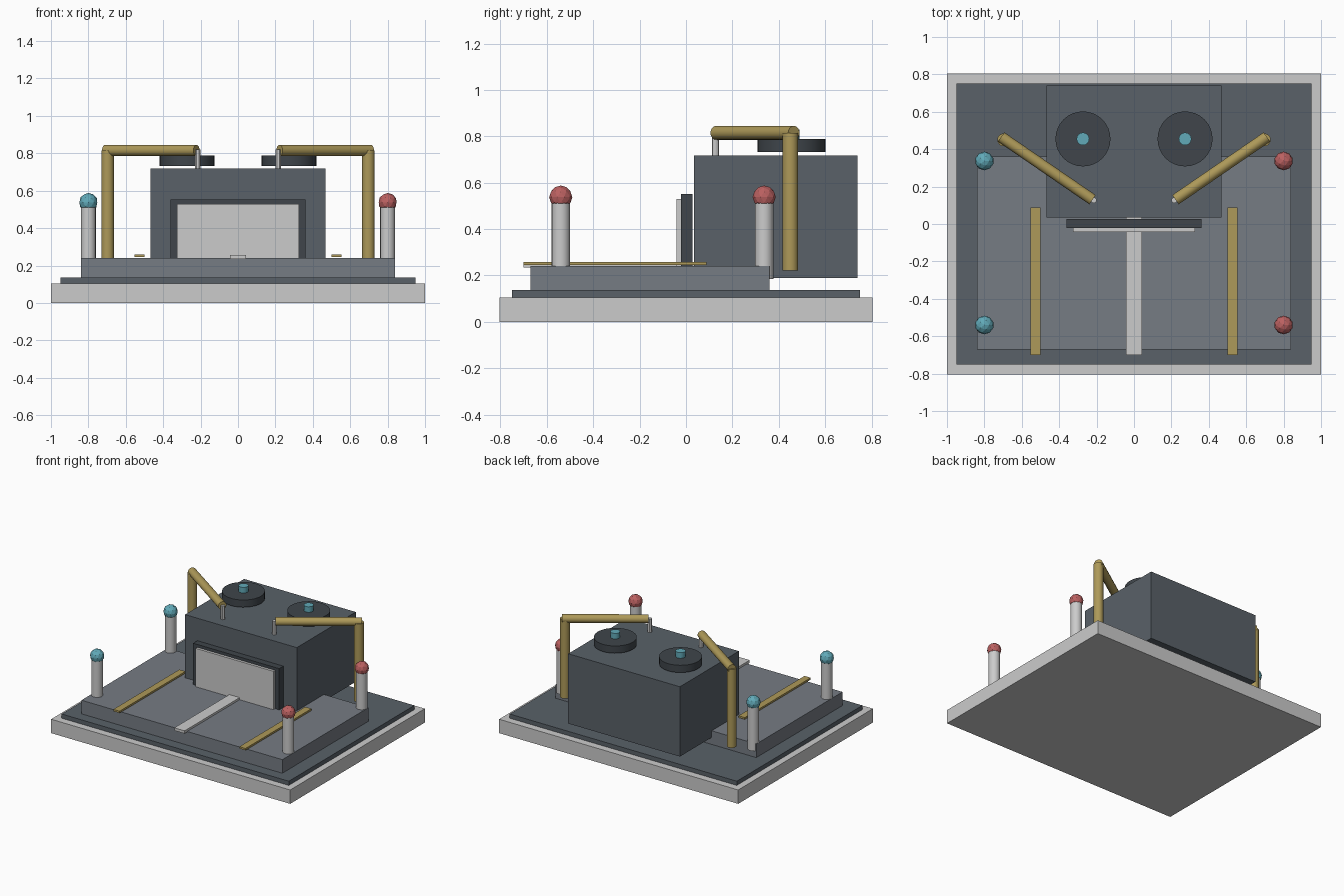
import bpy
from mathutils import Vector

if "Cube" in bpy.data.objects:
    bpy.data.objects.remove(bpy.data.objects["Cube"])


def mat(name, r, g, b):
    m = bpy.data.materials.new(name)
    m.diffuse_color = (r, g, b, 1)
    m.use_nodes = True
    m.node_tree.nodes["Principled BSDF"].inputs["Base Color"].default_value = m.diffuse_color
    return m


slate = mat("slate", 0.10, 0.12, 0.14)
platform_grey = mat("platform_grey", 0.18, 0.20, 0.23)
charcoal = mat("charcoal", 0.05, 0.06, 0.07)
brass = mat("brass", 0.42, 0.32, 0.10)
teal = mat("teal", 0.12, 0.40, 0.48)
red = mat("red", 0.50, 0.12, 0.12)


def finish(name, material):
    ob = bpy.context.object
    ob.name = name
    if material:
        ob.data.materials.append(material)
    return ob


def box(name, x, y, z, material=None):
    bpy.ops.mesh.primitive_cube_add(
        size=1, location=[(a + b) / 2 for a, b in (x, y, z)])
    ob = finish(name, material)
    ob.scale = [b - a for a, b in (x, y, z)]
    bpy.ops.object.transform_apply(location=False, rotation=False, scale=True)
    return ob


def rod(name, start, end, radius, sides=16, material=None):
    a, b = Vector(start), Vector(end)
    bpy.ops.mesh.primitive_cylinder_add(
        vertices=sides, radius=radius, depth=(b - a).length,
        location=(a + b) / 2,
        rotation=(b - a).to_track_quat('Z', 'Y').to_euler())
    ob = finish(name, material)
    bpy.ops.object.shade_smooth_by_angle()
    return ob


# stepped base
box("base", (-1, 1), (-0.805, 0.805), (0, 0.105))
box("base_step", (-0.95, 0.95), (-0.75, 0.75), (0.10, 0.137), slate)
box("platform", (-0.84, 0.84), (-0.67, 0.36), (0.13, 0.24), platform_grey)

# main housing with framed front panel
box("housing", (-0.467, 0.467), (0.035, 0.74), (0.19, 0.718), slate)
box("panel_frame", (-0.36, 0.36), (-0.022, 0.028), (0.22, 0.552), charcoal)
box("front_panel", (-0.325, 0.325), (-0.042, -0.02), (0.22, 0.53))

# centre strip
box("centre_strip", (-0.043, 0.043), (-0.70, 0.045), (0.235, 0.256))

for side, s, lamp in (("left", -1, teal), ("right", 1, red)):
    # floor rail
    box(side + "_rail", (s * 0.527 - 0.026, s * 0.527 + 0.026),
        (-0.70, 0.088), (0.245, 0.259), brass)
    # reel on the housing top
    rod(side + "_reel", (s * 0.273, 0.455, 0.733), (s * 0.273, 0.455, 0.788),
        0.147, 32, charcoal)
    rod(side + "_reel_pin", (s * 0.273, 0.455, 0.77), (s * 0.273, 0.455, 0.83),
        0.034, 16, teal)
    # pipe arm and nozzle
    rod(side + "_arm_post", (s * 0.697, 0.45, 0.222), (s * 0.697, 0.45, 0.815),
        0.034, 16, brass)
    rod(side + "_arm", (s * 0.71, 0.465, 0.815), (s * 0.222, 0.13, 0.815),
        0.03, 16, brass)
    rod(side + "_nozzle", (s * 0.215, 0.127, 0.70), (s * 0.215, 0.127, 0.82),
        0.015, 12)
    # corner posts with ball lamps
    for place, y in (("front", -0.54), ("back", 0.337)):
        rod(f"{place}_{side}_post", (s * 0.8, y, 0.185), (s * 0.8, y, 0.53), 0.04)
        bpy.ops.mesh.primitive_ico_sphere_add(
            subdivisions=2, radius=0.05, location=(s * 0.8, y, 0.538))
        finish(f"{place}_{side}_lamp", lamp)
